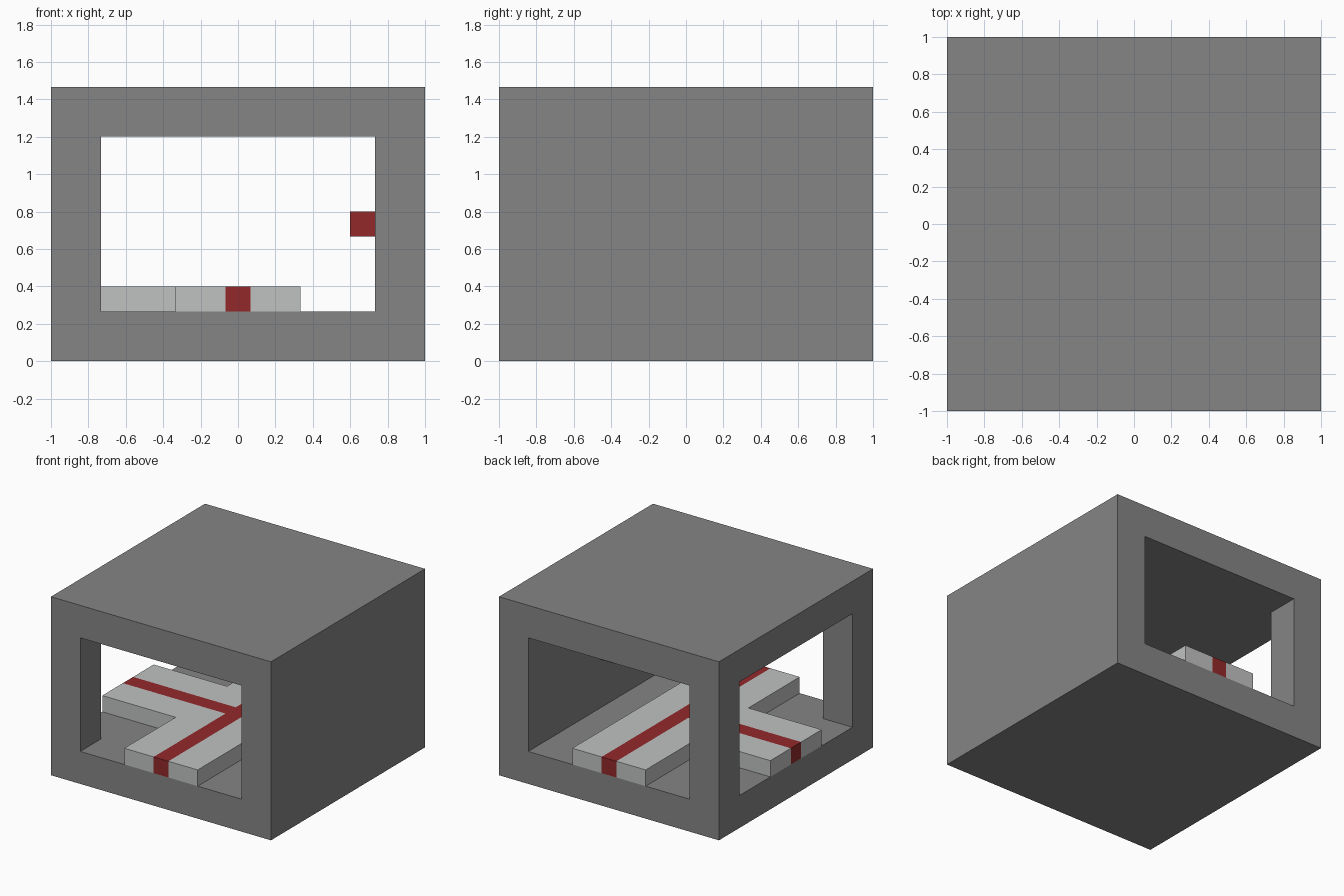
import bpy
import bmesh

U = 2 / 15            # basic module
WALL = 2 * U          # wall and slab thickness
HEIGHT = 11 * U
INNER = 1 - WALL
PATH = 2.5 * U        # half width of the walkway
STRIPE = U / 2        # half width of the red stripe

if "Cube" in bpy.data.objects:
    bpy.data.objects.remove(bpy.data.objects["Cube"], do_unlink=True)


def material(name, rgb):
    mat = bpy.data.materials.new(name)
    mat.use_nodes = True
    mat.diffuse_color = (*rgb, 1)
    node = next(n for n in mat.node_tree.nodes if n.type == 'BSDF_PRINCIPLED')
    node.inputs["Base Color"].default_value = (*rgb, 1)
    return mat


def prism(name, outline, z0, z1, *mats):
    """Extrude a flat outline from z0 up to z1."""
    bm = bmesh.new()
    face = bm.faces.new([bm.verts.new((x, y, z0)) for x, y in outline])
    up = bmesh.ops.extrude_face_region(bm, geom=[face])
    verts = [g for g in up["geom"] if isinstance(g, bmesh.types.BMVert)]
    bmesh.ops.translate(bm, verts=verts, vec=(0, 0, z1 - z0))
    bmesh.ops.recalc_face_normals(bm, faces=bm.faces)
    mesh = bpy.data.meshes.new(name)
    bm.to_mesh(mesh)
    bm.free()
    obj = bpy.data.objects.new(name, mesh)
    bpy.context.collection.objects.link(obj)
    for m in mats:
        mesh.materials.append(m)
    return obj


def rect(x0, x1, y0, y1):
    return [(x0, y0), (x1, y0), (x1, y1), (x0, y1)]


stone = material("dark grey stone", (0.235, 0.235, 0.235))
pale = material("pale grey", (0.53, 0.54, 0.535))
red = material("red", (0.29, 0.022, 0.024))

# Housing: a block hollowed front to back, with a side opening to -x
housing = prism("housing", rect(-1, 1, -1, 1), 0, HEIGHT, stone)
hollows = {"through_hollow": rect(-INNER, INNER, -1.2, 1.2),
           "side_hollow": rect(-1.2, 0, -INNER, INNER)}
for name, outline in hollows.items():
    cutter = prism(name, outline, WALL, HEIGHT - WALL, stone)
    cutter.hide_render = True
    mod = housing.modifiers.new(name, 'BOOLEAN')
    mod.operation = 'DIFFERENCE'
    mod.solver = 'EXACT'
    mod.object = cutter
    bpy.context.view_layer.objects.active = housing
    bpy.ops.object.modifier_apply(modifier=mod.name)
    bpy.data.objects.remove(cutter, do_unlink=True)

# T-shaped walkway on the floor
tee = [(PATH, -1), (PATH, 1), (-PATH, 1), (-PATH, PATH), (-1, PATH),
       (-1, -PATH), (-PATH, -PATH), (-PATH, -1)]
walkway = prism("walkway", tee, WALL, WALL + U, pale, red)

# Cut the stripe edges into the walkway and colour the faces between them
bm = bmesh.new()
bm.from_mesh(walkway.data)
for axis in ((1, 0, 0), (0, 1, 0)):
    for side in (-STRIPE, STRIPE):
        bmesh.ops.bisect_plane(bm, geom=bm.verts[:] + bm.edges[:] + bm.faces[:],
                               plane_co=[side * a for a in axis], plane_no=axis)
for f in bm.faces:
    c = f.calc_center_median()
    along = abs(c.x) < STRIPE
    branch = abs(c.y) < STRIPE and c.x < 0
    f.material_index = int(along or branch)
bm.to_mesh(walkway.data)
bm.free()

# Small red block on the inner side wall
prism("wall_block", rect(INNER - U, INNER, -STRIPE, STRIPE), 5 * U, 6 * U, red)
